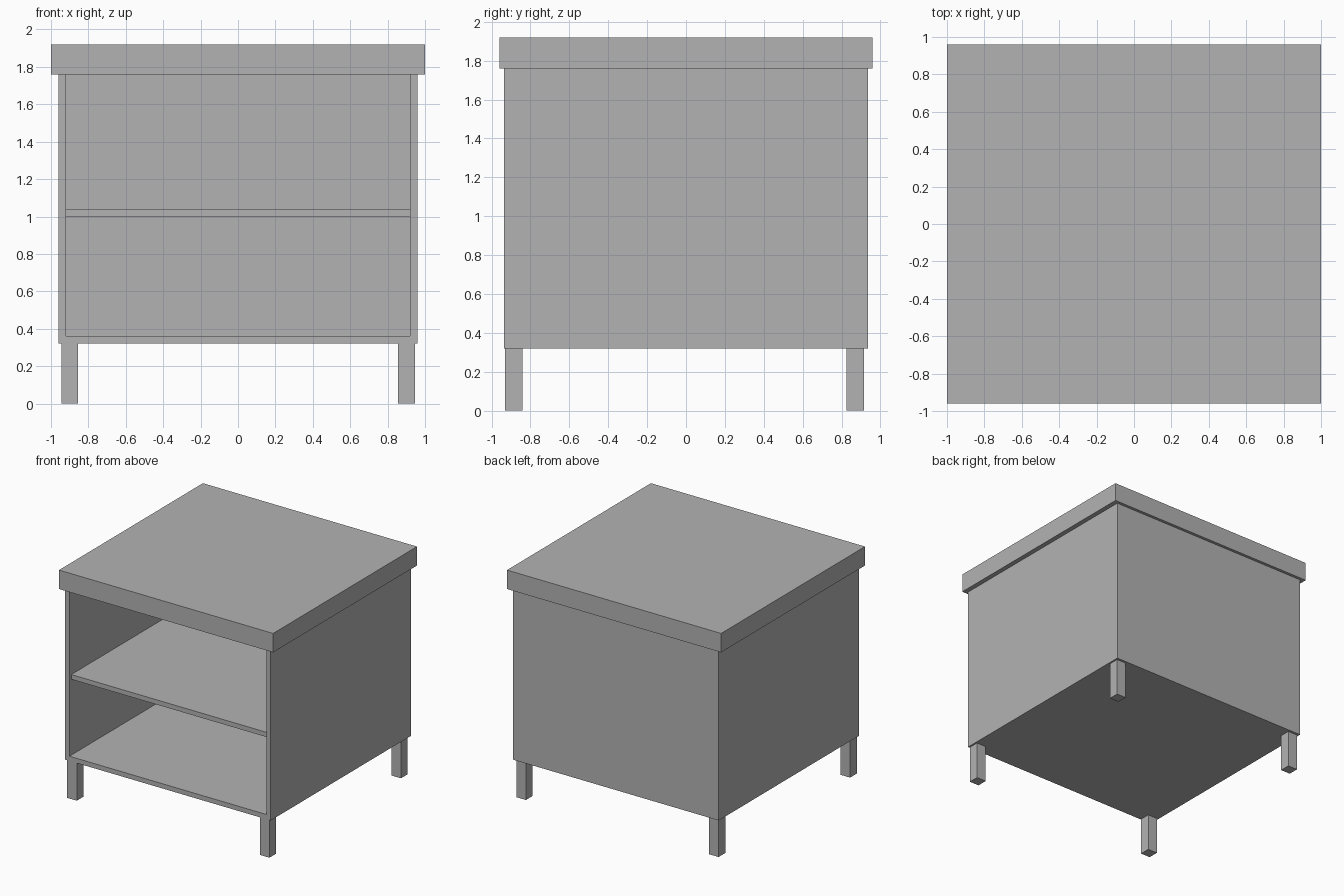
import bpy

default = bpy.data.objects.get("Cube")
if default:
    bpy.data.objects.remove(default, do_unlink=True)

# Single plain grey finish
grey = bpy.data.materials.new("plain grey")
grey.use_nodes = True
grey.diffuse_color = (0.45, 0.45, 0.45, 1)
grey.node_tree.nodes["Principled BSDF"].inputs["Base Color"].default_value = grey.diffuse_color


def box(name, x, y, z):
    """Axis-aligned box from (min, max) ranges."""
    ranges = (x, y, z)
    bpy.ops.mesh.primitive_cube_add(size=1)
    ob = bpy.context.object
    ob.name = ob.data.name = name
    centre = [(a + b) / 2 for a, b in ranges]
    size = [b - a for a, b in ranges]
    for v in ob.data.vertices:
        v.co = [c + s * k for c, s, k in zip(centre, size, v.co)]
    ob.data.materials.append(grey)
    return ob


BASE, UNDER_TOP, TOP = 0.32, 1.76, 1.92
INNER = 0.92
FRONT, BACK = -0.935, 0.935

# Overhanging slab top
box("table_top", (-1, 1), (-0.96, 0.96), (UNDER_TOP, TOP))

# Carcass: sides, floor and back in one piece, open at the front
carcass = box("carcass", (-0.96, 0.96), (FRONT, BACK), (BASE, UNDER_TOP))
cutter = box("opening_cutter", (-INNER, INNER), (FRONT - 0.1, BACK - 0.02),
             (BASE + 0.04, UNDER_TOP + 0.1))
cutter.hide_render = True
cut = carcass.modifiers.new("opening", 'BOOLEAN')
cut.operation = 'DIFFERENCE'
cut.solver = 'EXACT'
cut.object = cutter
bpy.context.view_layer.objects.active = carcass
bpy.ops.object.modifier_apply(modifier=cut.name)
bpy.data.objects.remove(cutter, do_unlink=True)

# Middle shelf, set slightly back from the front edge
box("shelf", (-INNER, INNER), (FRONT + 0.025, BACK - 0.02), (1.0, 1.04))

# Four square legs
for side, x in (("right", -0.945), ("left", 0.855)):
    for end, y in (("front", -0.93), ("back", 0.825)):
        box(f"{end}_{side}_leg", (x, x + 0.09), (y, y + 0.09), (0, BASE))
